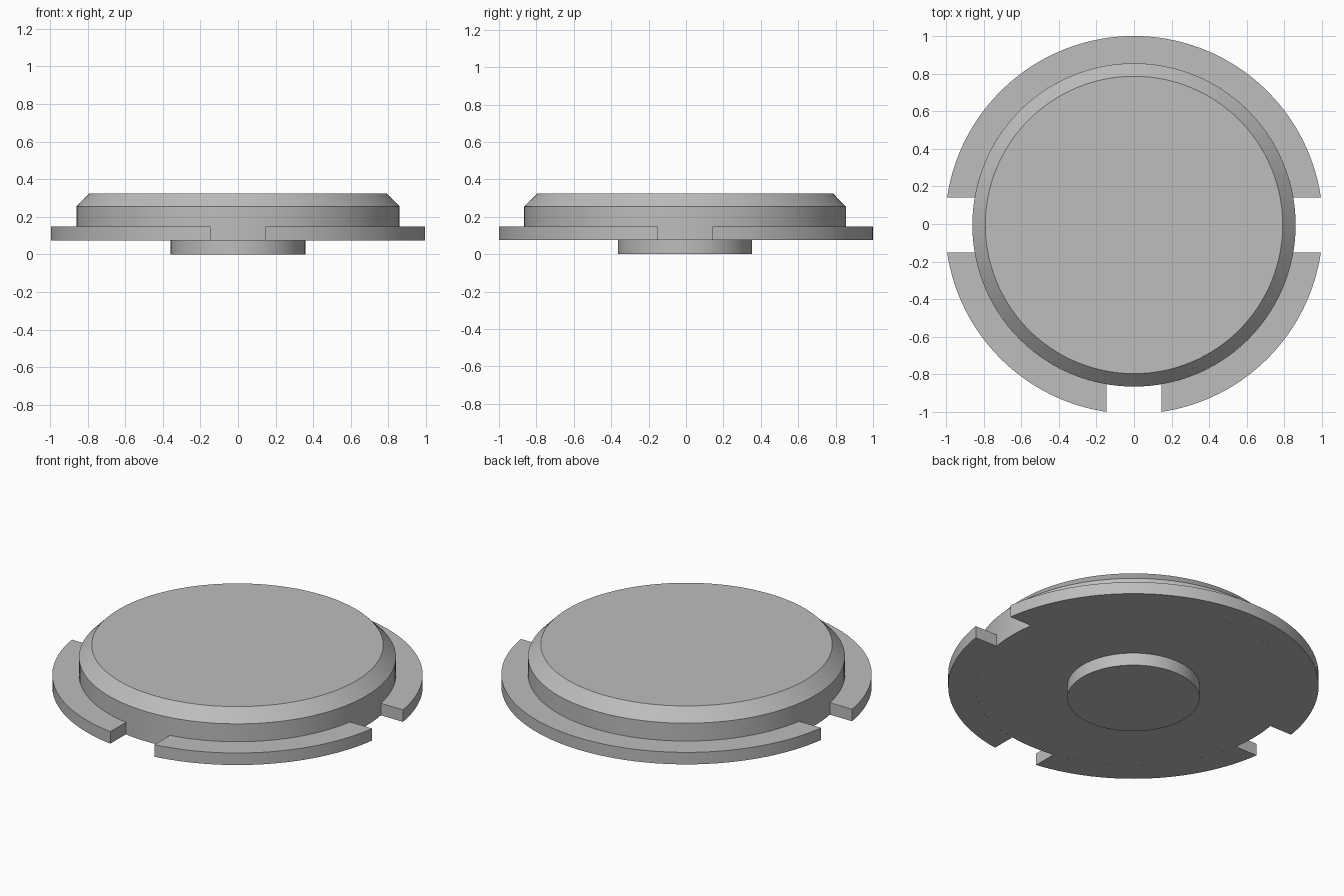
import bpy, bmesh, math
from mathutils import Vector

cube = bpy.data.objects.get("Cube")
if cube:
    bpy.data.objects.remove(cube, do_unlink=True)

CENTRE_Y = -0.005
SIDES = 128
BODY_R, FLANGE_R = 0.86, 1.005
FLANGE_Z, FLANGE_TOP = 0.075, 0.147
NOTCH = 0.146  # half width of each notch

grey = bpy.data.materials.new("plain grey")
grey.use_nodes = True
colour = (0.51, 0.51, 0.51, 1)
grey.diffuse_color = colour
grey.node_tree.nodes["Principled BSDF"].inputs["Base Color"].default_value = colour


def finish(name, bm):
    bmesh.ops.recalc_face_normals(bm, faces=bm.faces)
    mesh = bpy.data.meshes.new(name)
    bm.to_mesh(mesh)
    bm.free()
    mesh.materials.append(grey)
    obj = bpy.data.objects.new(name, mesh)
    obj.location.y = CENTRE_Y
    bpy.context.collection.objects.link(obj)
    bpy.ops.object.select_all(action="DESELECT")
    obj.select_set(True)
    bpy.context.view_layer.objects.active = obj
    bpy.ops.object.shade_smooth_by_angle(angle=math.radians(30))


def turned(name, profile):
    """Solid of revolution from (radius, height) pairs, capped at both ends."""
    bm = bmesh.new()
    rings = []
    for r, z in profile:
        rings.append([bm.verts.new((r * math.cos(a), r * math.sin(a), z))
                      for a in (math.tau * i / SIDES for i in range(SIDES))])
    for low, high in zip(rings, rings[1:]):
        for i in range(SIDES):
            j = (i + 1) % SIDES
            bm.faces.new((low[i], low[j], high[j], high[i]))
    bm.faces.new(rings[0])
    bm.faces.new(rings[-1])
    finish(name, bm)


def flange_segment(name, start, end):
    """Ring piece between two notches, with ends parallel to each notch's axis."""
    steps = round(SIDES * (end - start) / 360)
    bm = bmesh.new()
    columns = []
    for i in range(steps + 1):
        column = []
        for r, z in ((BODY_R, FLANGE_Z), (FLANGE_R, FLANGE_Z),
                     (FLANGE_R, FLANGE_TOP), (BODY_R, FLANGE_TOP)):
            trim = math.asin(NOTCH / r)
            a0, a1 = math.radians(start) + trim, math.radians(end) - trim
            a = a0 + (a1 - a0) * i / steps
            column.append(bm.verts.new((r * math.cos(a), r * math.sin(a), z)))
        columns.append(column)
    for a, b in zip(columns, columns[1:]):
        for k in range(3):  # the inner wall is left open against the body
            bm.faces.new((a[k], a[k + 1], b[k + 1], b[k]))
    bm.faces.new(columns[0])
    bm.faces.new(columns[-1])
    finish(name, bm)


# Chamfered cap body and the small round boss below it
turned("cap_body", [(BODY_R, FLANGE_Z), (BODY_R, 0.254), (0.791, 0.325)])
turned("bottom_boss", [(0.359, 0), (0.359, FLANGE_Z)])

# Flange, broken by notches at the left, right and front
flange_segment("flange_back", 0, 180)
flange_segment("flange_front_right", 180, 270)
flange_segment("flange_front_left", 270, 360)
